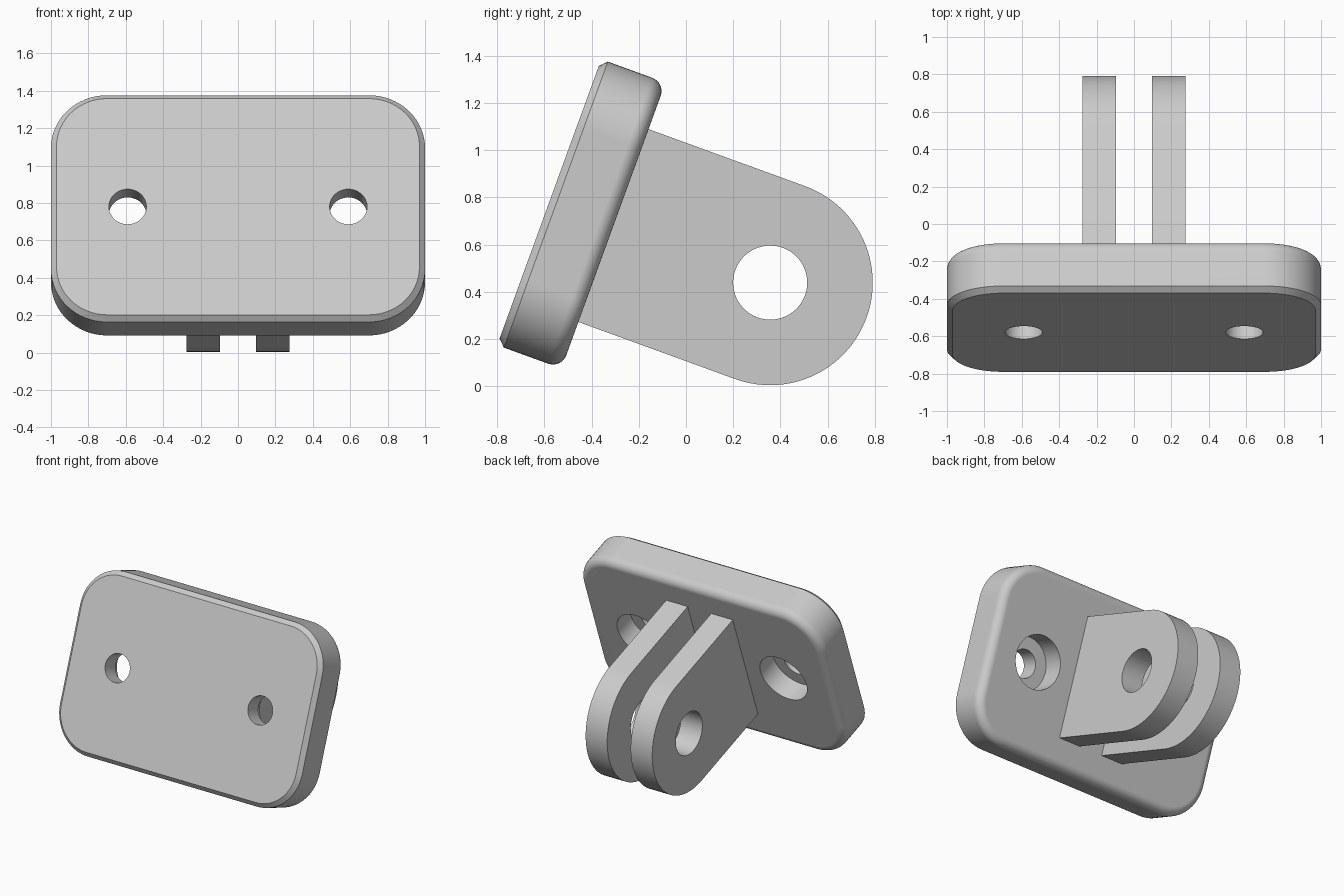
import bpy, bmesh
from math import sin, cos, pi, radians
from mathutils import Matrix, Vector

cube = bpy.data.objects.get("Cube")
if cube:
    bpy.data.objects.remove(cube, do_unlink=True)

# Plate frame: x across, y from front face to back, z along the plate
TILT = Matrix.Translation((0, -0.58, 0.78)) @ Matrix.Rotation(radians(-20), 4, 'X')
THICK = 0.29
HALF_W, HALF_H, CORNER = 1.0, 0.645, 0.3

grey = bpy.data.materials.new("light_grey")
grey.use_nodes = True
grey.diffuse_color = (0.6, 0.6, 0.6, 1)
grey.node_tree.nodes["Principled BSDF"].inputs["Base Color"].default_value = (0.6, 0.6, 0.6, 1)


def loft(name, rings):
    """Skin closed rings of points and cap both ends."""
    bm = bmesh.new()
    loops = [[bm.verts.new(p) for p in ring] for ring in rings]
    for a, b in zip(loops, loops[1:]):
        for i in range(len(a)):
            j = (i + 1) % len(a)
            bm.faces.new((a[i], a[j], b[j], b[i]))
    bm.faces.new(loops[0])
    bm.faces.new(loops[-1])
    bmesh.ops.recalc_face_normals(bm, faces=bm.faces)
    mesh = bpy.data.meshes.new(name)
    bm.to_mesh(mesh)
    bm.free()
    mesh.materials.append(grey)
    obj = bpy.data.objects.new(name, mesh)
    bpy.context.collection.objects.link(obj)
    obj.matrix_world = TILT
    return obj


def rounded_ring(inset, y, steps=16):
    r = CORNER - inset
    pts = []
    for q, (sx, sz) in enumerate([(1, 1), (-1, 1), (-1, -1), (1, -1)]):
        for i in range(steps + 1):
            a = (q + i / steps) * pi / 2
            pts.append((sx * (HALF_W - CORNER) + r * cos(a), y,
                        sz * (HALF_H - CORNER) + r * sin(a)))
    return pts


def circle(radius, centre, axis, steps=64):
    pts = []
    for i in range(steps):
        c, s = radius * cos(2 * pi * i / steps), radius * sin(2 * pi * i / steps)
        offset = Vector((0, c, s)) if axis == 'X' else Vector((c, 0, s))
        pts.append(Vector(centre) + offset)
    return pts


def cut(obj, cutter):
    cutter.hide_render = True
    mod = obj.modifiers.new("hole", 'BOOLEAN')
    mod.operation, mod.solver, mod.object = 'DIFFERENCE', 'EXACT', cutter
    bpy.context.view_layer.update()
    bpy.context.view_layer.objects.active = obj
    bpy.ops.object.modifier_apply(modifier=mod.name)
    bpy.data.objects.remove(cutter, do_unlink=True)


def finish(obj):
    bpy.ops.object.select_all(action='DESELECT')
    obj.select_set(True)
    bpy.context.view_layer.objects.active = obj
    bpy.ops.object.shade_smooth_by_angle(angle=radians(30))
    mod = obj.modifiers.new("even_shading", 'WEIGHTED_NORMAL')
    mod.keep_sharp = True


# Plate: chamfered front edge, rounded back edge
CHAMFER, FILLET = 0.03, 0.06
rings = [rounded_ring(CHAMFER, 0), rounded_ring(0, CHAMFER)]
for i in range(9):
    a = i / 8 * pi / 2
    rings.append(rounded_ring(FILLET * (1 - cos(a)), THICK - FILLET * (1 - sin(a))))
plate = loft("mounting_plate", rings)

# Counterbored screw holes
for x in (-0.59, 0.59):
    profile = [(0.1, -0.1), (0.1, 0.13), (0.19, 0.13), (0.19, 0.4)]
    cut(plate, loft("screw_hole", [circle(r, (x, y, 0), 'Y') for r, y in profile]))
finish(plate)

# Hinge lugs: straight sides into a round end, with a pin hole
PIN_Y, LUG_R = 0.997, 0.435
for side, label in ((1, "left"), (-1, "right")):
    outline = [(THICK - 0.01, LUG_R), (THICK - 0.01, -LUG_R)]
    for i in range(41):
        a = -pi / 2 + pi * i / 40
        outline.append((PIN_Y + LUG_R * cos(a), LUG_R * sin(a)))
    lug = loft(label + "_hinge_lug",
               [[(side * x, y, z) for y, z in outline] for x in (0.097, 0.275)])
    cut(lug, loft("pin_hole", [circle(0.157, (side * x, PIN_Y, 0), 'X') for x in (0, 0.4)]))
    finish(lug)
